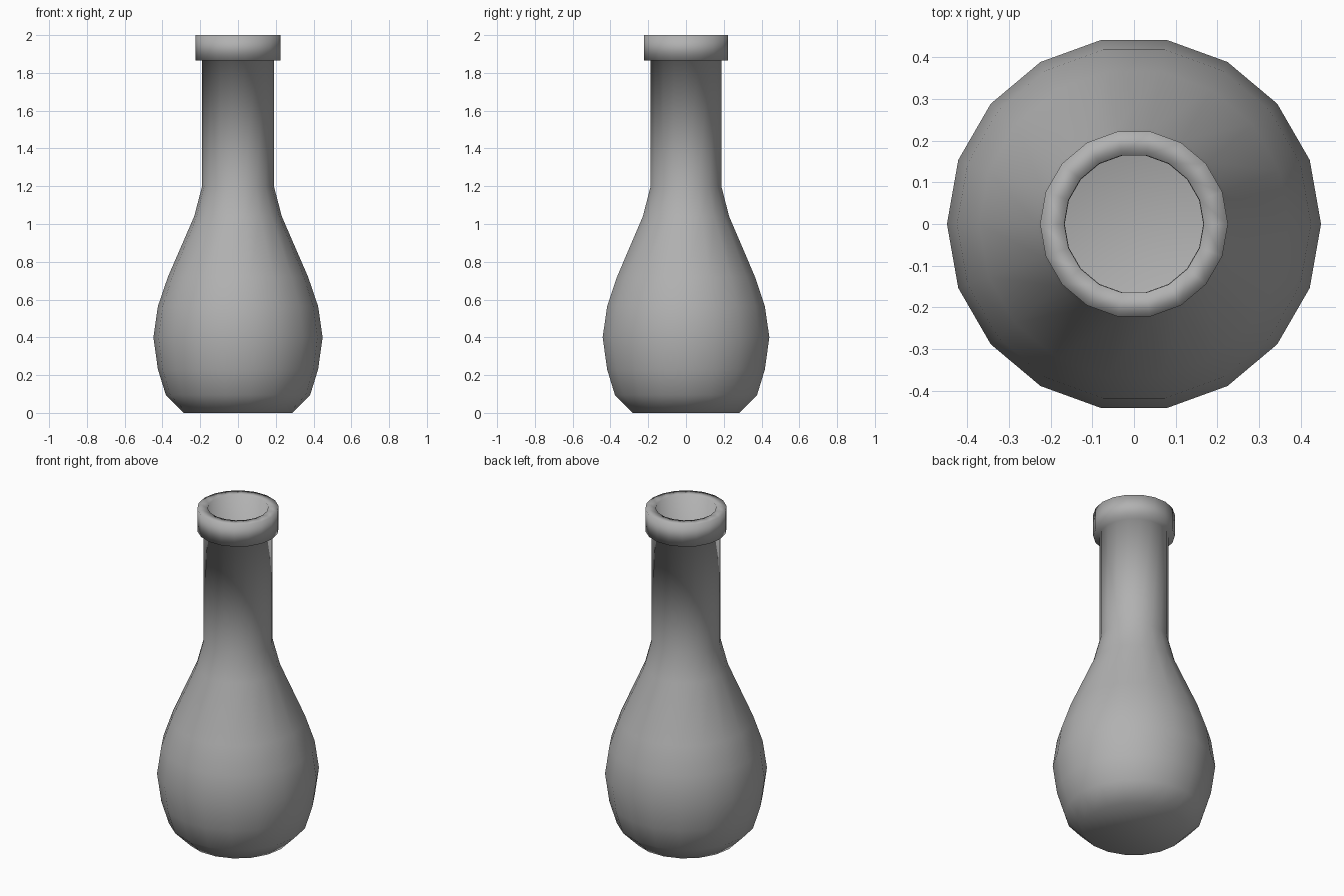
import bpy, bmesh, math

if "Cube" in bpy.data.objects:
    bpy.data.objects.remove(bpy.data.objects["Cube"])

SIDES = 18
WALL = 0.024

# Outer silhouette from foot to neck, as (radius, height)
body = [(0.288, 0), (0.382, 0.095), (0.424, 0.23), (0.448, 0.4), (0.424, 0.565),
        (0.371, 0.72), (0.232, 1.04), (0.19, 1.2), (0.19, 1.866)]
# Square collar around the mouth
lip = [(0.225, 1.866), (0.225, 2.0), (0.167, 2.0)]
# Inner wall running back down to the inside floor
inner = [(r - WALL, max(z, WALL)) for r, z in reversed(body[:-1])]
profile = body + lip + inner


def lathe(name, points):
    bm = bmesh.new()
    verts = [bm.verts.new((r, 0, z)) for r, z in points]
    edges = [bm.edges.new(pair) for pair in zip(verts, verts[1:])]
    bmesh.ops.spin(bm, geom=verts + edges, cent=(0, 0, 0), axis=(0, 0, 1),
                   angle=math.tau, steps=SIDES, use_duplicate=False)
    bmesh.ops.remove_doubles(bm, verts=bm.verts[:], dist=0.0005)
    # Close the foot and the inside floor with single flat faces
    rims = [e for e in bm.edges if e.is_boundary]
    bmesh.ops.holes_fill(bm, edges=rims, sides=0)
    bmesh.ops.recalc_face_normals(bm, faces=bm.faces[:])
    for f in bm.faces:
        f.smooth = True
    mesh = bpy.data.meshes.new(name)
    bm.to_mesh(mesh)
    bm.free()
    obj = bpy.data.objects.new(name, mesh)
    bpy.context.collection.objects.link(obj)
    return obj


# Hollow flask with a thin wall, in darker grey
flask = lathe("flask", profile)
grey = bpy.data.materials.new("dark_grey")
grey.diffuse_color = (0.44, 0.44, 0.44, 1)
grey.use_nodes = True
grey.node_tree.nodes["Principled BSDF"].inputs["Base Color"].default_value = grey.diffuse_color
flask.data.materials.append(grey)
